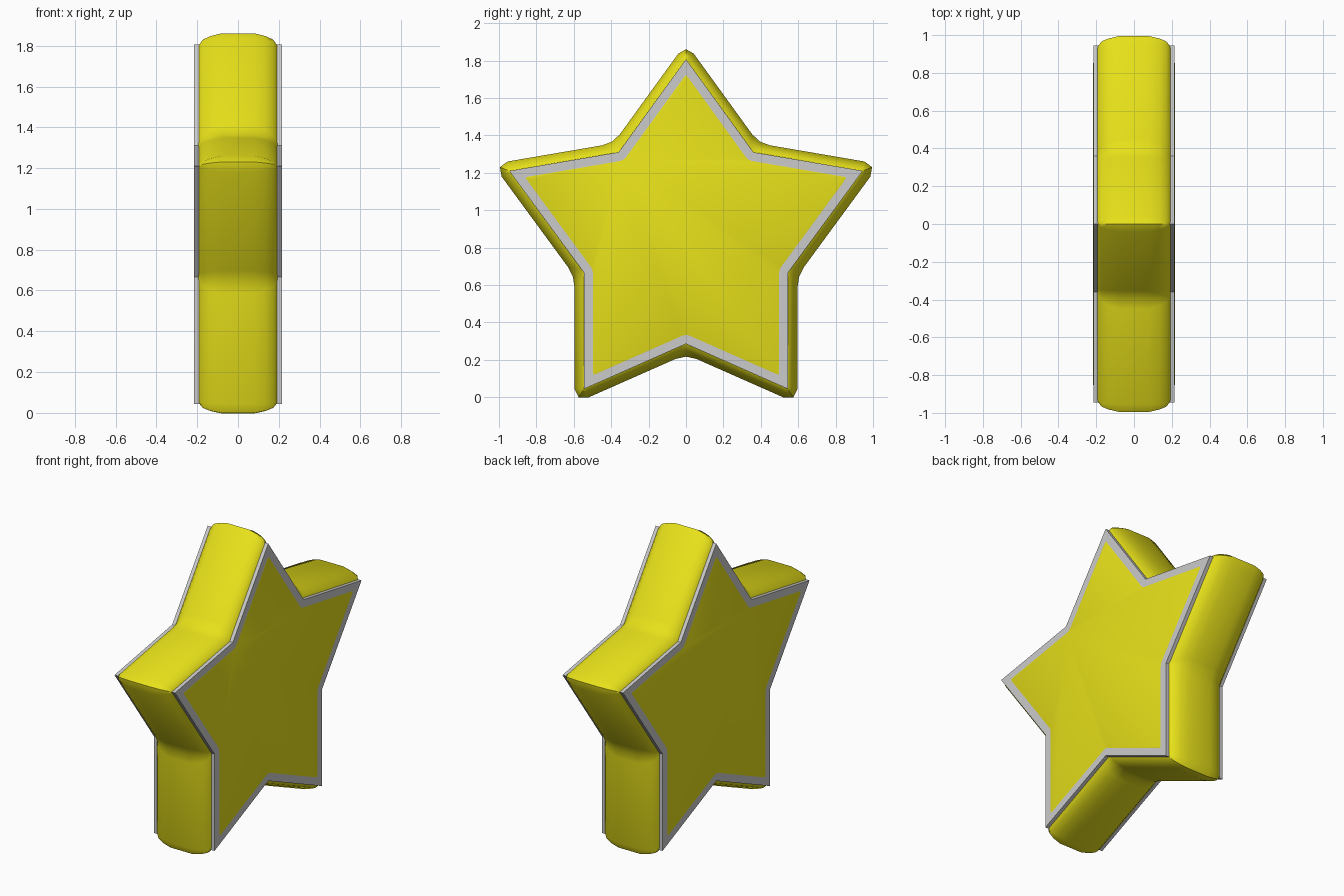
import bpy, bmesh
from mathutils import Vector

if "Cube" in bpy.data.objects:
    bpy.data.objects.remove(bpy.data.objects["Cube"])

# Half of the star outline in (y, z), from the top tip down to the bottom notch
HALF = [(0, 1.807), (0.36, 1.31), (0.945, 1.21), (0.545, 0.665), (0.545, 0.044), (0, 0.285)]
STAR = [Vector(p) for p in HALF] + [Vector((-y, z)) for y, z in HALF[-2:0:-1]]
FACE_X = 0.215


def offset_outline(d):
    """Star outline moved outward by d, with three points per corner."""
    pts = []
    n = len(STAR)
    for i, v in enumerate(STAR):
        e1 = (v - STAR[i - 1]).normalized()
        e2 = (STAR[(i + 1) % n] - v).normalized()
        n1, n2 = Vector((-e1.y, e1.x)), Vector((-e2.y, e2.x))
        b = (n1 + n2).normalized()
        convex = i % 2 == 0
        if convex and d > 0:
            pts += [v + n1 * d, v + b * d * 1.05, v + n2 * d]
        else:
            m = v + b * (d / b.dot(n1))
            r = 0.012 if convex else 0.02 + max(d, 0) * 0.8
            a, c = m - e1 * r, m + e2 * r
            pts += [a, (a + c) / 4 + m / 2, c]
    return pts


def loft_star(name, rings):
    """Join outlines placed at successive x positions and cap both ends."""
    bm = bmesh.new()
    loops = [[bm.verts.new((x, p.x, p.y)) for p in pts] for x, pts in rings]
    for a, b in zip(loops, loops[1:]):
        for i in range(len(a)):
            j = (i + 1) % len(a)
            bm.faces.new((a[i], a[j], b[j], b[i]))
    bm.faces.new(loops[0])
    bm.faces.new(loops[-1])
    bmesh.ops.recalc_face_normals(bm, faces=bm.faces)
    me = bpy.data.meshes.new(name)
    bm.to_mesh(me)
    bm.free()
    ob = bpy.data.objects.new(name, me)
    bpy.context.collection.objects.link(ob)
    return ob


# STAR runs clockwise, so the left-hand normals used above point outward
# Grey flat star plate
loft_star("star_plate", [(-FACE_X, STAR), (FACE_X, STAR)])

# Yellow rounded star body
profile = [(-0.05, FACE_X + 0.0008), (-0.02, 0.204), (0, 0.192),
           (0.022, 0.172), (0.038, 0.135), (0.051, 0.08)]
rings = [(-x, offset_outline(d)) for d, x in profile]
rings += [(x, offset_outline(d)) for d, x in reversed(profile)]
body = loft_star("star_body", rings)
mat = bpy.data.materials.new("yellow")
mat.diffuse_color = (0.8, 0.75, 0.01, 1)
mat.use_nodes = True
mat.node_tree.nodes["Principled BSDF"].inputs["Base Color"].default_value = mat.diffuse_color
body.data.materials.append(mat)
bpy.ops.object.select_all(action='DESELECT')
body.select_set(True)
bpy.context.view_layer.objects.active = body
bpy.ops.object.shade_smooth_by_angle(angle=0.7)
